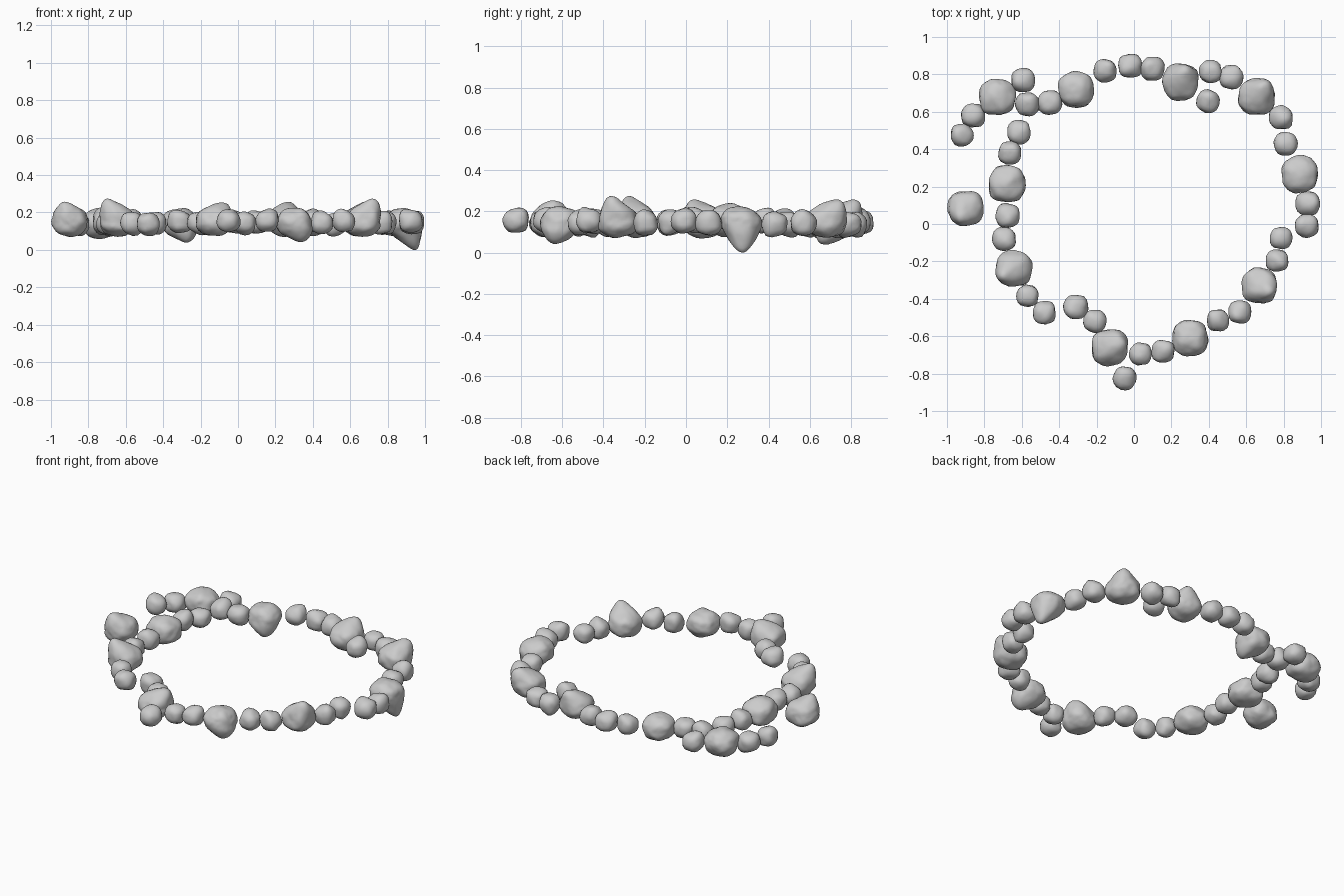
import bpy, bmesh, math, random
from mathutils import Vector, noise

if "Cube" in bpy.data.objects:
    bpy.data.objects.remove(bpy.data.objects["Cube"])

random.seed(4)

# Large stones: x, y, radius, then the point of the pebble as offset x, y and absolute z
LARGE = [
    (-.73, .68, .103, -.03, .00, .06), (-.31, .72, .100, .04, -.05, .04),
    (.25, .76, .102, .02, .06, .255), (.655, .68, .103, .04, .06, .255),
    (.885, .265, .104, .065, .01, .00), (.67, -.33, .100, .055, -.035, .272),
    (.30, -.61, .100, .05, -.03, .045), (-.13, -.66, .103, .055, .025, .255),
    (-.64, -.24, .103, -.06, -.04, .272), (-.68, .215, .105, .00, -.02, .24),
    (-.90, .085, .100, -.03, -.05, .255),
]
# Small stones: x, y, following the chain around
SMALL = [
    (-.59, .77), (-.57, .64), (-.45, .65), (-.86, .58), (-.92, .475),
    (-.615, .49), (-.665, .38), (-.675, .045), (-.695, -.08), (-.57, -.385),
    (-.48, -.475), (-.31, -.445), (-.21, -.52), (-.05, -.825), (.035, -.695),
    (.155, -.68), (.45, -.515), (.565, -.47), (.765, -.195), (.785, -.075),
    (.925, -.01), (.93, .11), (.81, .43), (.785, .57), (.52, .785),
    (.41, .815), (.395, .655), (.10, .83), (-.02, .845), (-.155, .82),
]


def stone(name, centre, half, tip, sharp, subdiv):
    """Lumpy rounded pebble drawn out to one blunt point."""
    bm = bmesh.new()
    bmesh.ops.create_icosphere(bm, subdivisions=subdiv, radius=1)
    seed = Vector([random.uniform(-50, 50) for _ in range(3)])
    t = Vector((tip.x / half.x, tip.y / half.y, tip.z / half.z)).normalized()
    pole = Vector((t.x * half.x, t.y * half.y, t.z * half.z))
    for v in bm.verts:
        d = v.co.normalized()
        # slightly boxy sphere with soft dents
        p = 2.6
        s = (abs(d.x) ** p + abs(d.y) ** p + abs(d.z) ** p) ** (-1 / p)
        s = 1 + (s - 1) * .7
        s *= .98 + .10 * noise.noise(d * 1.5 + seed) + .03 * noise.noise(d * 4 + seed)
        co = Vector((d.x * half.x, d.y * half.y, d.z * half.z)) * s
        w = max(0, d.dot(t)) ** sharp
        v.co = centre + co + (tip - pole) * w
    me = bpy.data.meshes.new(name)
    bm.to_mesh(me)
    bm.free()
    for f in me.polygons:
        f.use_smooth = True
    ob = bpy.data.objects.new(name, me)
    bpy.context.collection.objects.link(ob)


# Large stones
for i, (x, y, r, tx, ty, tz) in enumerate(LARGE):
    up = tz > .15
    c = Vector((x, y, .15 if up else .145))
    stone(f"large_stone_{i + 1}", c, Vector((r * .96, r * .96, .078)),
          Vector((tx, ty, tz - c.z)), 5, 4)

# Small stones, each with a random mild point
for i, (x, y) in enumerate(SMALL):
    r = random.uniform(.060, .067)
    a = random.uniform(0, math.tau)
    tip = Vector((math.cos(a) * .035, math.sin(a) * .035, random.choice((-1, 1)) * .065))
    stone(f"small_stone_{i + 1}", Vector((x, y, .147 + random.uniform(-.008, .008))),
          Vector((r, r, .058)), tip, 4, 3)
